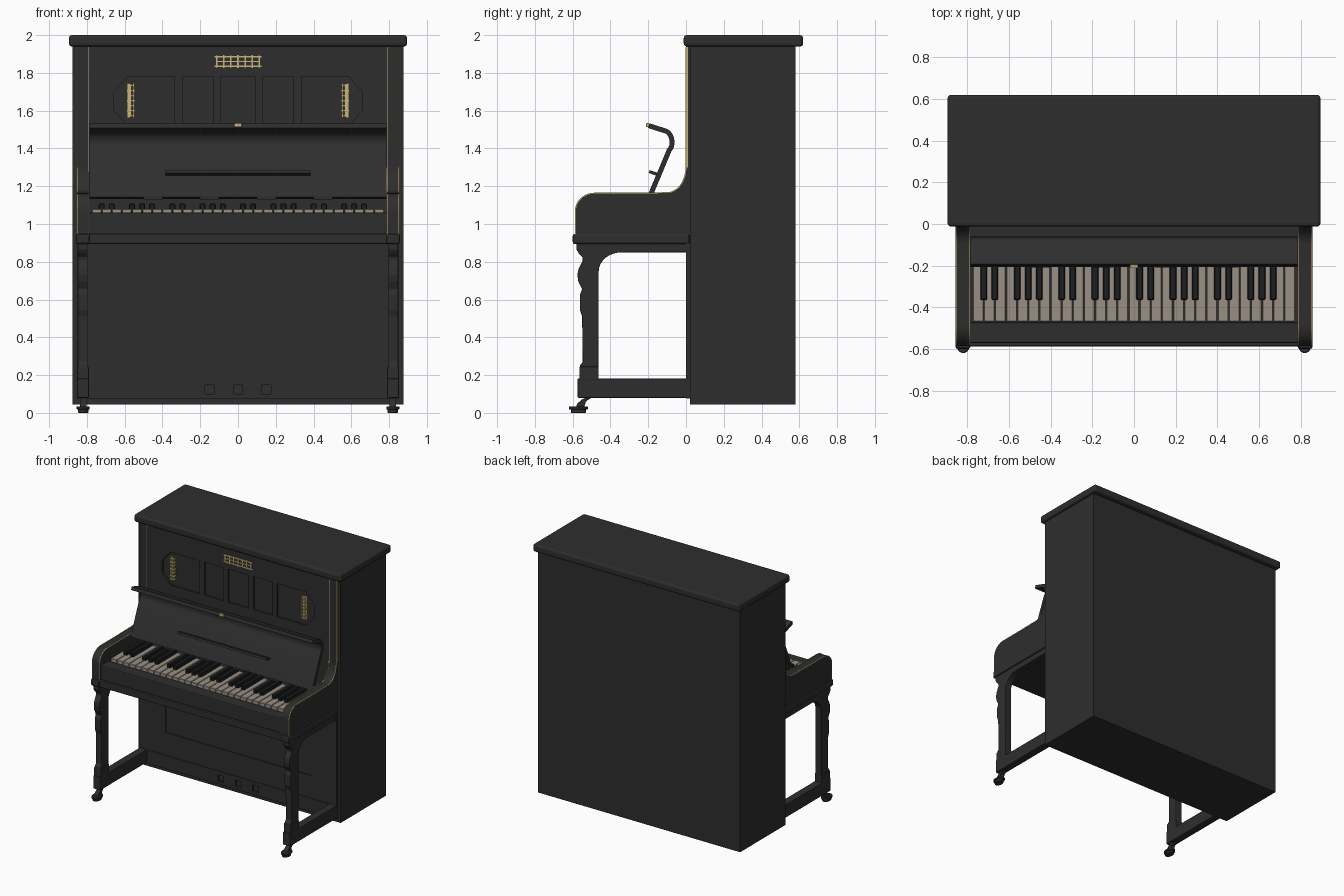
import bpy, bmesh, math
from mathutils import Vector

if "Cube" in bpy.data.objects:
    bpy.data.objects.remove(bpy.data.objects["Cube"])


def material(name, r, g, b):
    m = bpy.data.materials.new(name)
    m.diffuse_color = (r, g, b, 1)
    m.use_nodes = True
    m.node_tree.nodes["Principled BSDF"].inputs["Base Color"].default_value = m.diffuse_color
    return m


BLACK = material("black_lacquer", 0.027, 0.027, 0.027)
EBONY = material("ebony_key", 0.012, 0.013, 0.014)
IVORY = material("aged_ivory", 0.32, 0.28, 0.235)
GOLD = material("pale_gold", 0.60, 0.46, 0.20)


def finish(name, bm, mat, bevel=0, segs=2, smooth=False):
    bmesh.ops.recalc_face_normals(bm, faces=bm.faces)
    me = bpy.data.meshes.new(name)
    bm.to_mesh(me)
    bm.free()
    me.materials.append(mat)
    ob = bpy.data.objects.new(name, me)
    bpy.context.collection.objects.link(ob)
    if bevel:
        b = ob.modifiers.new("bevel", 'BEVEL')
        b.width, b.segments, b.limit_method = bevel, segs, 'ANGLE'
    if smooth:
        bpy.ops.object.select_all(action='DESELECT')
        ob.select_set(True)
        bpy.context.view_layer.objects.active = ob
        bpy.ops.object.shade_smooth_by_angle(angle=math.radians(35))
    return ob


def add_box(bm, x, y, z):
    v = [bm.verts.new((a, b, c)) for a in x for b in y for c in z]
    for f in ((0, 1, 3, 2), (4, 6, 7, 5), (0, 4, 5, 1), (2, 3, 7, 6), (0, 2, 6, 4), (1, 5, 7, 3)):
        bm.faces.new([v[i] for i in f])


def box(name, x, y, z, mat=BLACK, bevel=0, segs=2):
    bm = bmesh.new()
    add_box(bm, x, y, z)
    return finish(name, bm, mat, bevel, segs)


def prism(name, pts, lo, hi, mat=BLACK, axis='X', bevel=0, smooth=False):
    """Extrude a (y,z) outline along x, or an (x,z) outline along y."""
    bm = bmesh.new()
    place = (lambda p, d: (d, p[0], p[1])) if axis == 'X' else (lambda p, d: (p[0], d, p[1]))
    a = [bm.verts.new(place(p, lo)) for p in pts]
    b = [bm.verts.new(place(p, hi)) for p in pts]
    bm.faces.new(a)
    bm.faces.new(b[::-1])
    for i in range(len(pts)):
        j = (i + 1) % len(pts)
        bm.faces.new((a[i], a[j], b[j], b[i]))
    return finish(name, bm, mat, bevel, 2, smooth)


def ribbon(path, t):
    """Closed outline of a band of thickness t along a path."""
    left, right = [], []
    for i, p in enumerate(path):
        d = Vector(path[min(i + 1, len(path) - 1)]) - Vector(path[max(i - 1, 0)])
        n = Vector((-d.y, d.x)).normalized() * t / 2
        left.append(tuple(Vector(p) + n))
        right.append(tuple(Vector(p) - n))
    return left + right[::-1]


def arc(cy, cz, ry, rz, a0, a1, n=8):
    return [(cy + ry * math.cos(math.radians(a0 + (a1 - a0) * i / n)),
             cz + rz * math.sin(math.radians(a0 + (a1 - a0) * i / n))) for i in range(n + 1)]


def cut(ob, outlines, y0, y1):
    """Recess outlines into a front panel."""
    for pts in outlines:
        c = prism("cutter", pts, y0, y1, axis='Y')
        c.hide_render = True
        m = ob.modifiers.new("recess", 'BOOLEAN')
        m.operation, m.object, m.solver = 'DIFFERENCE', c, 'EXACT'
        bpy.context.view_layer.objects.active = ob
        bpy.ops.object.modifier_apply(modifier=m.name)
        bpy.data.objects.remove(c)


def rect(x0, x1, z0, z1):
    return [(x0, z0), (x1, z0), (x1, z1), (x0, z1)]


# Case and lid
box("case", (-0.875, 0.875), (0.02, 0.58), (0.045, 1.945))
box("lid", (-0.895, 0.895), (-0.012, 0.62), (1.94, 2.0), bevel=0.016, segs=3)

# Upper front panel with five recessed fields
upper = box("upper_panel", (-0.79, 0.79), (0.004, 0.03), (0.95, 1.94))
side = [(0.335, 1.52), (0.585, 1.52), (0.66, 1.605), (0.66, 1.695), (0.585, 1.78), (0.335, 1.78)]
cut(upper, [side, [(-x, z) for x, z in side[::-1]], rect(-0.295, -0.13, 1.52, 1.78),
            rect(-0.09, 0.09, 1.52, 1.78), rect(0.13, 0.295, 1.52, 1.78)], -0.05, 0.0185)

# Lower front panel and pedal rail
lower = box("lower_panel", (-0.79, 0.79), (0.006, 0.03), (0.17, 0.90))
cut(lower, [rect(-0.63, 0.63, 0.355, 0.74)], -0.05, 0.012)
rail = box("bottom_rail", (-0.85, 0.85), (0.002, 0.03), (0.075, 0.178))
cut(rail, [rect(x - 0.025, x + 0.025, 0.1, 0.148) for x in (-0.15, 0, 0.15)], -0.05, 0.015)

# Key bed, key slip and key frame
box("key_bed", (-0.80, 0.80), (-0.588, 0.02), (0.895, 0.948), bevel=0.006)
box("key_slip", (-0.79, 0.79), (-0.572, -0.472), (0.945, 1.06), bevel=0.008)
box("key_frame", (-0.79, 0.79), (-0.475, 0.02), (0.945, 1.045))

# Keyboard: four octaves and a final key
W = 1.55 / 29
whites, blacks = bmesh.new(), bmesh.new()
for i in range(29):
    x = -0.775 + i * W
    add_box(whites, (x + 0.002, x + W - 0.002), (-0.468, -0.12), (1.04, 1.08))
    if i < 28 and i % 7 not in (2, 6):
        add_box(blacks, (x + W - 0.016, x + W + 0.016), (-0.365, -0.12), (1.06, 1.108))
finish("white_keys", whites, IVORY, 0.002, 1)
finish("black_keys", blacks, EBONY, 0.005, 1)

# Curved fallboard with ledge, hinges and knob
board = [(-0.195, 1.138), (-0.175, 1.185), (-0.09, 1.388)]
board += arc(-0.118, 1.432, 0.044, 0.062, -25, 70, 8) + [(-0.197, 1.521)]
prism("fallboard", ribbon(board, 0.026), -0.785, 0.785, smooth=True)
prism("music_ledge", [(-0.198, 1.27), (-0.192, 1.285), (-0.13, 1.265), (-0.14, 1.25)], -0.385, 0.385)
for i in range(4):
    x = -0.45 + 0.3 * i
    box("fallboard_hinge", (x - 0.05, x + 0.05), (-0.208, -0.18), (1.13, 1.146))
box("fallboard_knob", (-0.02, 0.02), (-0.212, -0.195), (1.513, 1.534), GOLD, 0.004)

# Profiles shared by both sides
arm_top = [(-0.585, 0.945), (-0.585, 1.07)] + arc(-0.485, 1.07, 0.1, 0.093, 180, 90, 10)
arm_top += [(-0.3, 1.163), (-0.10, 1.166)] + arc(-0.10, 1.30, 0.10, 0.134, -80, 0, 8)
leg = [(-0.58, 0.90), (-0.58, 0.865), (-0.568, 0.845), (-0.548, 0.825), (-0.547, 0.805),
       (-0.568, 0.765), (-0.575, 0.73), (-0.57, 0.695), (-0.55, 0.655), (-0.562, 0.625),
       (-0.562, 0.545), (-0.55, 0.51), (-0.547, 0.27), (-0.562, 0.25), (-0.562, 0.175),
       (-0.462, 0.175), (-0.462, 0.75)]
leg += arc(-0.34, 0.75, 0.122, 0.1, 180, 90, 8) + [(0.015, 0.85), (0.015, 0.90)]
neck = [(-0.585, 0.025), (-0.575, 0.05), (-0.555, 0.068), (-0.525, 0.085),
        (-0.495, 0.085), (-0.53, 0.06), (-0.54, 0.025)]

for s, tag in ((-1, "left"), (1, "right")):
    def span(a, b):
        return sorted((s * a, s * b))
    # Arm, its cap rail and gold piping
    prism(tag + "_arm", arm_top + [(0.025, 1.30), (0.025, 0.945)], *span(0.789, 0.853), smooth=True)
    box(tag + "_arm_base", span(0.785, 0.858), (-0.60, 0.02), (0.893, 0.948), bevel=0.012)
    for a in (0.7875, 0.8495):
        prism(tag + "_arm_piping", ribbon(arm_top, 0.005), *span(a, a + 0.005), mat=GOLD)
    # Pilasters above and below the arm
    box(tag + "_upper_pilaster", span(0.79, 0.852), (0.0, 0.03), (1.29, 1.94))
    box(tag + "_lower_pilaster", span(0.79, 0.852), (0.0, 0.03), (0.17, 0.90))
    for a in (0.7885, 0.8495):
        box(tag + "_pilaster_piping", span(a, a + 0.004), (-0.002, 0.01), (1.30, 1.938), GOLD)
    # Leg, foot beam and caster
    prism(tag + "_front_leg", leg, *span(0.796, 0.848), bevel=0.004)
    box(tag + "_leg_block", span(0.79, 0.852), (-0.564, -0.462), (0.175, 0.245), bevel=0.004)
    box(tag + "_foot_beam", span(0.79, 0.852), (-0.574, 0.025), (0.08, 0.182), bevel=0.005)
    prism(tag + "_caster_neck", neck, *span(0.803, 0.837), smooth=True)
    wheel = bmesh.new()
    for r, z, h in ((0.040, 0.010, 0.020), (0.050, 0.0265, 0.017)):
        new = bmesh.ops.create_cone(wheel, cap_ends=True, segments=24, radius1=r, radius2=r, depth=h)["verts"]
        for v in new:
            v.co = (s * 0.82 + v.co.x * 0.7, -0.57 + v.co.y, z + v.co.z)
    finish(tag + "_caster", wheel, BLACK, 0.003, 1, True)


def ornament(name, cx, cz, length, width, upright):
    """Pierced gold fitting: rails joined by posts."""
    bm = bmesh.new()

    def bar(l0, l1, w0, w1, y):
        if upright:
            add_box(bm, (cx + w0, cx + w1), y, (cz + l0, cz + l1))
        else:
            add_box(bm, (cx + l0, cx + l1), y, (cz + w0, cz + w1))
    h, w = length / 2, width / 2
    for k in (-1, 0, 1):
        t = 0.004 if k else 0.003
        e = h if k else h * 0.94
        bar(-e, e, k * (w - 0.005) - t, k * (w - 0.005) + t, (-0.002, 0.008))
    for i in range(7):
        c = (i - 3) / 3 * (h - 0.012)
        bar(c - 0.004, c + 0.004, -w - 0.003 * (i % 2), w + 0.003 * (i % 2), (0.0, 0.022))
    return finish(name, bm, GOLD)


# Gold fittings on the upper panel
ornament("top_ornament", 0, 1.86, 0.25, 0.062, False)
for s in (-1, 1):
    ornament("side_ornament", s * 0.568, 1.653, 0.185, 0.04, True)
    box("side_ornament_back", sorted((s * 0.572, s * 0.588)), (0.004, 0.022), (1.562, 1.744), GOLD)
